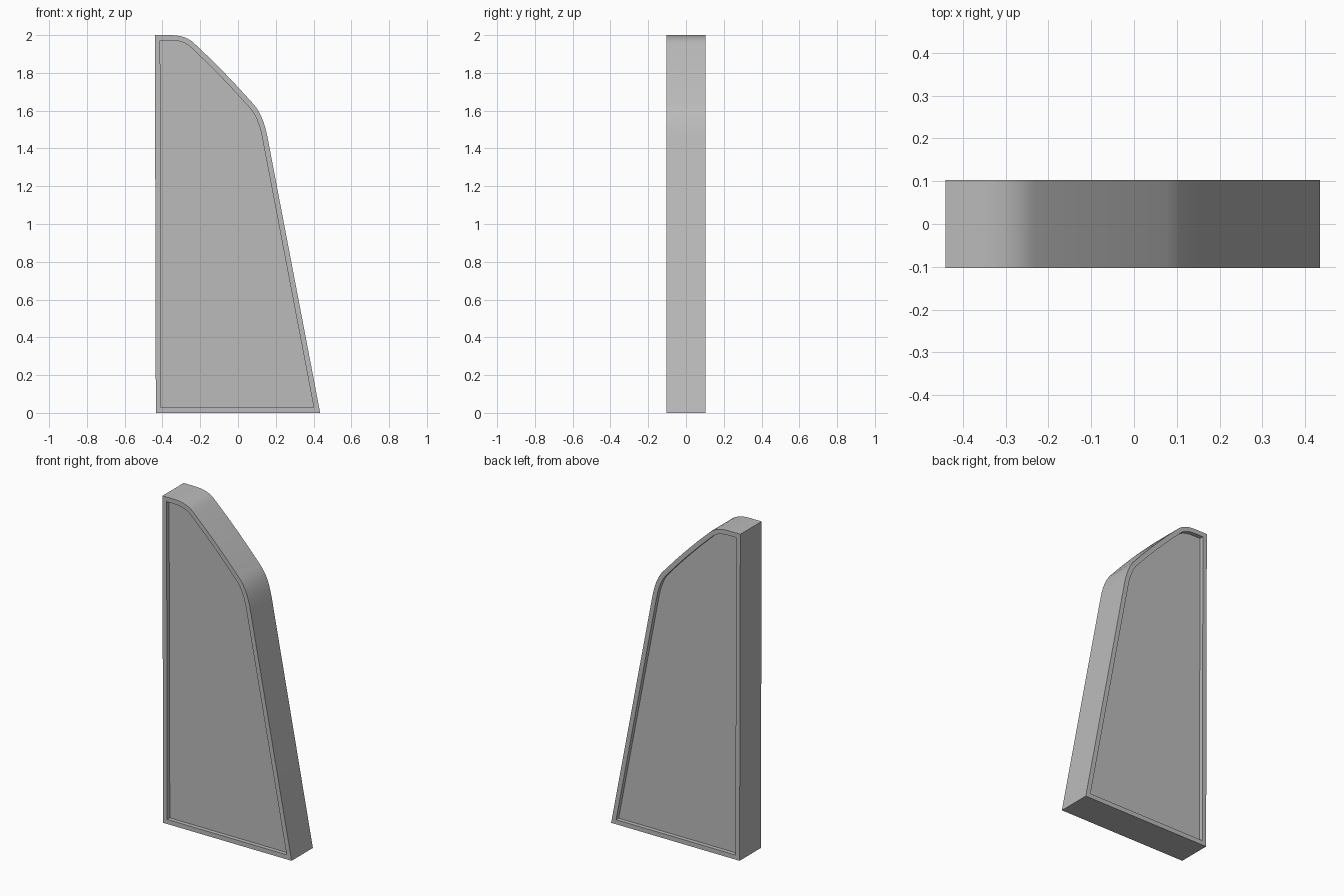
import bpy
import bmesh
from mathutils import Vector

cube = bpy.data.objects.get("Cube")
if cube:
    bpy.data.objects.remove(cube, do_unlink=True)

HALF_DEPTH = 0.103
RIM = 0.028
RECESS = 0.025


def arc(start, control, end, steps=6):
    """Points along a quadratic curve, both ends included."""
    a, b, c = Vector(start), Vector(control), Vector(end)
    ts = [i / steps for i in range(steps + 1)]
    return [a * (1 - t) ** 2 + b * 2 * t * (1 - t) + c * t * t for t in ts]


# Colour
grey = bpy.data.materials.new("plain grey")
grey.use_nodes = True
grey.diffuse_color = (0.5, 0.5, 0.5, 1)
grey.node_tree.nodes["Principled BSDF"].inputs["Base Color"].default_value = (0.5, 0.5, 0.5, 1)

# Fin outline: base, rounded shoulder, gently bowed slope, rounded tip
shoulder = arc((0.156, 1.46), (0.133, 1.583), (0.077, 1.64))
tip = arc((-0.23, 1.955), (-0.274, 2.0), (-0.36, 2.0))
slope = arc(shoulder[-1], (-0.07, 1.806), tip[0], 4)[1:-1]
outline = [(-0.435, 0), (0.435, 0)] + shoulder + slope + tip + [(-0.44, 2.0)]

# Extrude the outline to a slab
bm = bmesh.new()
front = bm.faces.new([bm.verts.new((x, -HALF_DEPTH, z)) for x, z in outline])
extruded = bmesh.ops.extrude_face_region(bm, geom=[front], use_keep_orig=True)["geom"]
moved = [g for g in extruded if isinstance(g, bmesh.types.BMVert)]
bmesh.ops.translate(bm, verts=moved, vec=(0, 2 * HALF_DEPTH, 0))
bmesh.ops.recalc_face_normals(bm, faces=bm.faces)

# Raised rim and sunken panel on both broad sides
panels = [f for f in bm.faces if abs(f.normal.y) > 0.9]
bmesh.ops.inset_individual(bm, faces=panels, thickness=RIM, use_even_offset=True)
bmesh.ops.inset_individual(bm, faces=panels, thickness=0, depth=-RECESS)

mesh = bpy.data.meshes.new("fin_panel")
bm.to_mesh(mesh)
bm.free()
mesh.materials.append(grey)
fin = bpy.data.objects.new("fin_panel", mesh)
bpy.context.collection.objects.link(fin)

# Smooth the curved edge, keep the corners sharp
bpy.ops.object.select_all(action="DESELECT")
fin.select_set(True)
bpy.context.view_layer.objects.active = fin
bpy.ops.object.shade_smooth_by_angle()
